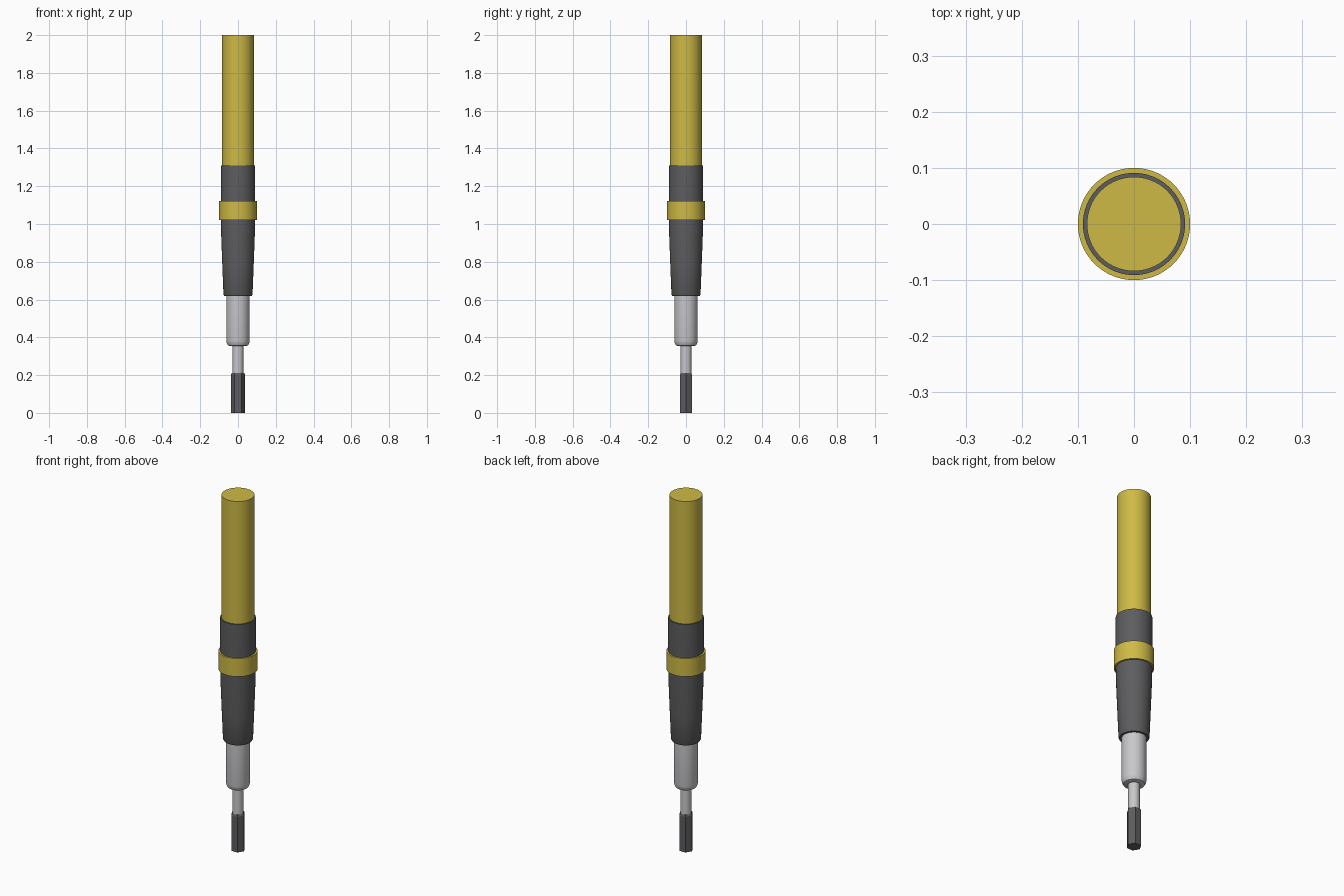
import bpy, bmesh, math

cube = bpy.data.objects.get("Cube")
if cube:
    bpy.data.objects.remove(cube, do_unlink=True)


def material(name, rgb):
    m = bpy.data.materials.new(name)
    m.use_nodes = True
    m.diffuse_color = (*rgb, 1)
    m.node_tree.nodes["Principled BSDF"].inputs["Base Color"].default_value = (*rgb, 1)
    return m


yellow = material("yellow", (0.62, 0.49, 0.06))
charcoal = material("charcoal", (0.11, 0.11, 0.115))
silver = material("silver", (0.58, 0.58, 0.6))


def lathe(name, profile, mat, sides=64, smooth=True):
    """Closed turned solid from (radius, height) points, bottom to top."""
    bm = bmesh.new()
    rings = [[bm.verts.new((r * math.cos(math.tau * i / sides),
                            r * math.sin(math.tau * i / sides), z))
              for i in range(sides)] for r, z in profile]
    for a, b in zip(rings, rings[1:]):
        for i in range(sides):
            j = (i + 1) % sides
            bm.faces.new((a[i], a[j], b[j], b[i]))
    bm.faces.new(rings[0][::-1])
    bm.faces.new(rings[-1])
    mesh = bpy.data.meshes.new(name)
    bm.to_mesh(mesh)
    bm.free()
    mesh.materials.append(mat)
    ob = bpy.data.objects.new(name, mesh)
    bpy.context.collection.objects.link(ob)
    if smooth:
        bpy.ops.object.select_all(action="DESELECT")
        ob.select_set(True)
        bpy.context.view_layer.objects.active = ob
        bpy.ops.object.shade_smooth_by_angle(angle=math.radians(25))
    return ob


# Handle rod, grip sleeve and collar
lathe("handle_rod", [(0.084, 1.29), (0.084, 2.0)], yellow)
lathe("grip_sleeve", [(0.073, 0.62), (0.077, 0.628), (0.083, 0.78), (0.088, 0.91),
                      (0.091, 1.02), (0.091, 1.31)], charcoal)
lathe("collar_ring", [(0.1, 1.02), (0.1, 1.122)], yellow)

# Metal barrel with rounded nose, and thin shaft
lathe("barrel", [(0.045, 0.354), (0.053, 0.357), (0.059, 0.368), (0.062, 0.382),
                 (0.062, 0.63)], silver)
lathe("shaft", [(0.029, 0.2), (0.029, 0.36)], silver)

# Hexagonal bit with a small chamfer at the upper end
lathe("hex_bit", [(0.038, 0.0), (0.038, 0.2), (0.034, 0.21)], charcoal, 6, False)
